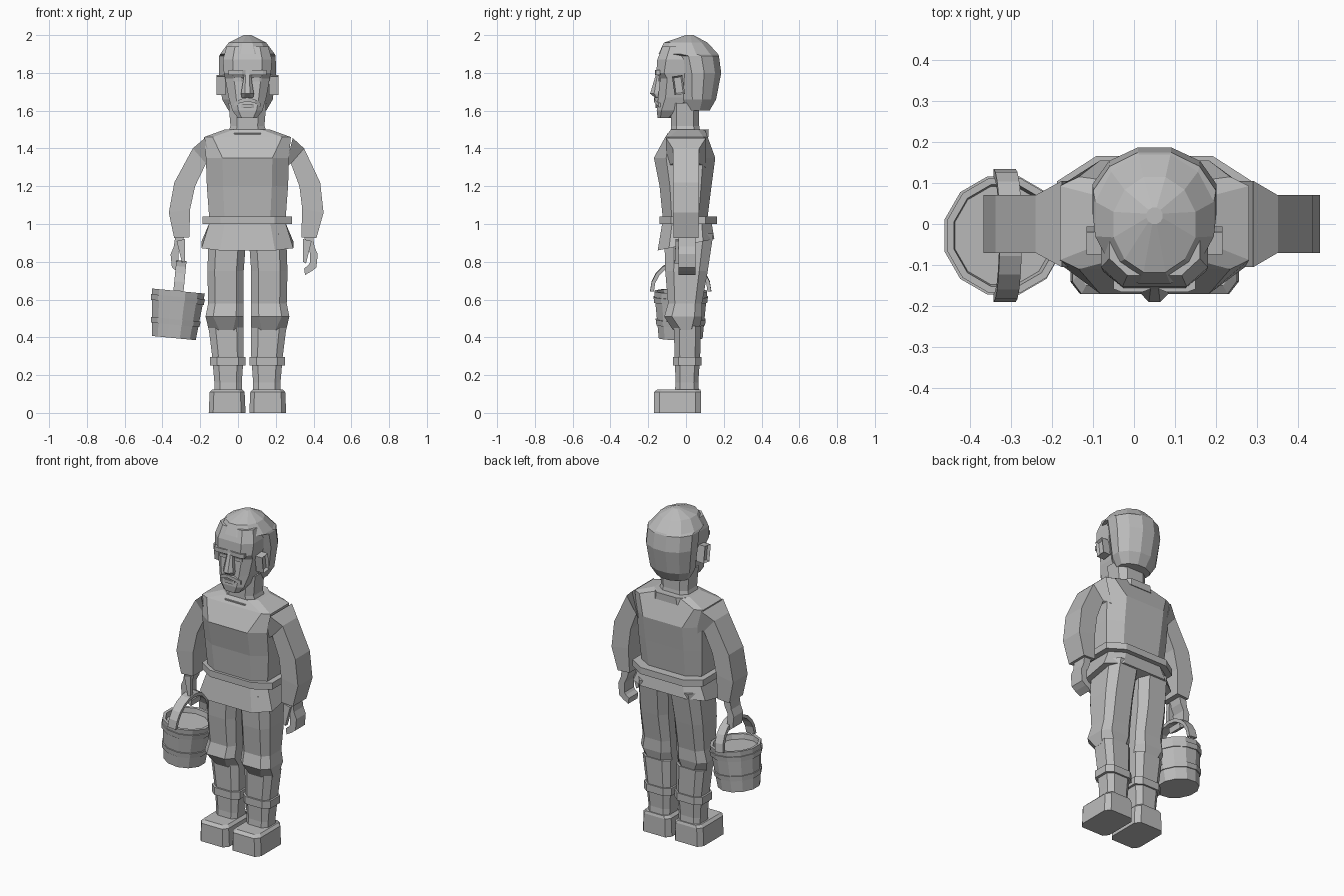
import bpy, bmesh, math
from mathutils import Vector, Matrix

if "Cube" in bpy.data.objects:
    bpy.data.objects.remove(bpy.data.objects["Cube"])

CENTRE = .05  # x of the body's middle line

clay = bpy.data.materials.new("light_grey")
clay.use_nodes = True
grey = (.5, .5, .5, 1)
clay.diffuse_color = grey
clay.node_tree.nodes["Principled BSDF"].inputs["Base Color"].default_value = grey


def finish(name, bm):
    bmesh.ops.recalc_face_normals(bm, faces=bm.faces)
    mesh = bpy.data.meshes.new(name)
    bm.to_mesh(mesh)
    bm.free()
    mesh.materials.append(clay)
    part = bpy.data.objects.new(name, mesh)
    bpy.context.collection.objects.link(part)


def loft(name, *rings, matrix=Matrix()):
    """Skin a stack of equal point rings and cap both ends."""
    bm = bmesh.new()
    rows = [[bm.verts.new(matrix @ point) for point in ring] for ring in rings]
    for lower, upper in zip(rows, rows[1:]):
        for i in range(len(lower)):
            bm.faces.new((lower[i - 1], lower[i], upper[i], upper[i - 1]))
    bm.faces.new(rows[0])
    bm.faces.new(rows[-1])
    finish(name, bm)


def chamfered(z, left, right, front, back, chamfer=.2, tilt=0):
    """Rectangle with cut corners; tilt raises it towards the back."""
    dx, dy = (right - left) * chamfer, (back - front) * chamfer
    outline = [(left + dx, front), (right - dx, front), (right, front + dy), (right, back - dy),
               (right - dx, back), (left + dx, back), (left, back - dy), (left, front + dy)]
    return [Vector((x, y, z + tilt * (y - front))) for x, y in outline]


def body(z, half_width, front, back, **shape):
    return chamfered(z, CENTRE - half_width, CENTRE + half_width, front, back, **shape)


def circle(radius, z, sides=12):
    angles = [math.tau * (i + .5) / sides for i in range(sides)]
    return [Vector((radius * math.cos(a), radius * math.sin(a), z)) for a in angles]


def oval(z, half_width, front, back):
    middle = Vector((CENTRE, (front + back) / 2, z))
    scale = Matrix.Diagonal((half_width, (back - front) / 2, 1))
    return [middle + scale @ point for point in circle(radius=1.03, z=0)]


def rectangle(left, right, front, back, left_z, right_z):
    """Limb section whose two side edges may sit at different heights."""
    return [Vector((left, front, left_z)), Vector((right, front, right_z)),
            Vector((right, back, right_z)), Vector((left, back, left_z))]


# Tunic, belt and skirt
loft("tunic",
     body(z=1, half_width=.2, front=-.12, back=.11),
     body(z=1.2, half_width=.215, front=-.14, back=.135),
     body(z=1.35, half_width=.22, front=-.17, back=.155),
     body(z=1.46, half_width=.23, front=-.11, back=.115, chamfer=.1),
     body(z=1.5, half_width=.12, front=-.08, back=.1))
loft("belt", *[body(z=z, half_width=.237, front=-.14, back=.165) for z in (1, 1.04)])
loft("skirt",
     body(z=.86, half_width=.243, front=-.15, back=.15, tilt=.2),
     body(z=1.01, half_width=.2, front=-.125, back=.135))

# Neck and collar
loft("collar",
     body(z=1.46, half_width=.12, front=-.1, back=.12),
     body(z=1.48, half_width=.11, front=-.1, back=.12, tilt=.1))
loft("neck",
     body(z=1.46, half_width=.11, front=-.08, back=.08),
     body(z=1.52, half_width=.09, front=-.08, back=.07),
     body(z=1.64, half_width=.1, front=-.08, back=.07))

# Head with a sunken eye line
loft("face",
     body(z=1.56, half_width=.05, front=-.15, back=-.08),
     body(z=1.6, half_width=.08, front=-.155, back=-.03),
     body(z=1.67, half_width=.1, front=-.148, back=.05),
     body(z=1.77, half_width=.118, front=-.137, back=.05),
     body(z=1.8, half_width=.125, front=-.157, back=.05),
     body(z=1.87, half_width=.13, front=-.152, back=.08),
     body(z=1.94, half_width=.11, front=-.125, back=.08))
loft("hair",
     oval(z=1.6, half_width=.1, front=-.02, back=.125),
     oval(z=1.66, half_width=.135, front=-.04, back=.16),
     oval(z=1.8, half_width=.152, front=-.06, back=.187),
     oval(z=1.89, half_width=.15, front=-.08, back=.175),
     oval(z=1.9, half_width=.145, front=-.146, back=.17),
     oval(z=1.96, half_width=.1, front=-.118, back=.115),
     oval(z=2, half_width=.02, front=0, back=.04))
loft("nose",
     body(z=1.67, half_width=.03, front=-.165, back=-.12),
     body(z=1.69, half_width=.034, front=-.19, back=-.12, chamfer=.3),
     body(z=1.8, half_width=.016, front=-.157, back=-.12))
loft("lower_lip", *[body(z=z, half_width=.035, front=-.162, back=-.13) for z in (1.615, 1.635)])


def ear(name, side):
    """Tilted block with a hollow in its outer face."""
    bm = bmesh.new()
    place = Matrix.Translation((CENTRE + side * .14, -.04, 1.735))
    size = Matrix.Diagonal((.05, .055, .1, 1))
    bmesh.ops.create_cube(bm, matrix=place @ Matrix.Rotation(math.radians(8), 4, "X") @ size)
    bm.normal_update()
    outer = max(bm.faces, key=lambda face: side * face.normal.x)
    bmesh.ops.inset_region(bm, faces=[outer], thickness=.012)
    bmesh.ops.translate(bm, verts=outer.verts, vec=(-side * .015, 0, 0))
    finish(name, bm)


# Paired parts
for label, side in (("right_", -1), ("left_", 1)):
    def paired(z, outer, front, back, inner=.02, **shape):
        left, right = sorted((CENTRE + side * inner, CENTRE + side * outer))
        return chamfered(z, left, right, front, back, **shape)

    def limb(outer, inner, outer_z, inner_z, front, back, swing):
        return rectangle(CENTRE + side * (outer + swing), CENTRE + side * (inner + swing),
                         front, back, outer_z, inner_z)

    loft(label + "brow", *[paired(z, inner=.01, outer=.1, front=-.165, back=-.13)
                           for z in (1.79, 1.815)])
    loft(label + "eye", *[paired(z, inner=.025, outer=.075, front=-.146, back=-.12)
                          for z in (1.755, 1.775)])
    loft(label + "moustache", *[
        [Vector((CENTRE + side * x, y, z)) for y, z in
         ((-.13, low), (front, low), (front, low + .02), (-.13, low + .02))]
        for x, front, low in ((0, -.17, 1.65), (.04, -.165, 1.64), (.07, -.145, 1.62))])
    ear(label + "ear", side)

    # Breeches, stocking, cuff and boot
    loft(label + "breeches",
         paired(z=.44, outer=.205, front=-.07, back=.07, chamfer=.3),
         paired(z=.51, outer=.222, front=-.115, back=.085),
         paired(z=.58, outer=.208, front=-.095, back=.085),
         paired(z=.75, outer=.212, front=-.11, back=.115),
         paired(z=.95, outer=.205, front=-.115, back=.145, inner=.005))
    loft(label + "stocking",
         paired(z=.1, inner=.03, outer=.175, front=-.06, back=.07),
         paired(z=.16, inner=.03, outer=.175, front=-.055, back=.065),
         paired(z=.3, outer=.187, front=-.06, back=.075),
         paired(z=.46, outer=.207, front=-.065, back=.08))
    loft(label + "cuff", *[paired(z, inner=.01, outer=.198, front=-.07, back=.082)
                           for z in (.25, .295)])
    loft(label + "boot",
         paired(z=0, inner=.01, outer=.205, front=-.17, back=.08, chamfer=.12),
         paired(z=.11, inner=.015, outer=.2, front=-.17, back=.08, chamfer=.12),
         paired(z=.125, inner=.03, outer=.185, front=-.15, back=.075, chamfer=.12))

    # Sleeve; the right arm hangs further out at the wrist
    def sleeve(outer, inner, outer_z, inner_z, depth=.07):
        swing = 0 if side > 0 else .07 * (1.25 - outer_z)
        return limb(outer, inner, outer_z, inner_z, -depth, depth, swing)

    loft(label + "sleeve",
         sleeve(outer=.24, inner=.2, outer_z=1.455, inner_z=1.3, depth=.105),
         sleeve(outer=.3, inner=.23, outer_z=1.4, inner_z=1.32),
         sleeve(outer=.385, inner=.275, outer_z=1.22, inner_z=1.2),
         sleeve(outer=.403, inner=.29, outer_z=1.06, inner_z=1.08),
         sleeve(outer=.365, inner=.285, outer_z=.925, inner_z=.93, depth=.065))

    # Hand with curled fingers
    def hand(outer, inner, z, slope=.01, front=-.04, back=.05):
        swing = 0 if side > 0 else .035
        return limb(outer, inner, z, z + slope, front, back, swing)

    loft(label + "palm",
         hand(outer=.345, inner=.295, z=.95),
         hand(outer=.355, inner=.31, z=.88),
         hand(outer=.372, inner=.33, z=.84),
         hand(outer=.365, inner=.33, z=.77, slope=.02))
    loft(label + "fingers",
         hand(outer=.365, inner=.335, z=.77, slope=.03),
         hand(outer=.34, inner=.32, z=.75, slope=.03),
         hand(outer=.305, inner=.3, z=.73, slope=.035))
    loft(label + "thumb",
         hand(outer=.34, inner=.295, z=.91, front=-.055, back=-.03),
         hand(outer=.31, inner=.295, z=.79, front=-.06, back=-.035))

# Bucket, leaning a little, with hoops and a bent handle
lean = Matrix.Translation((-.315, -.028, .645)) @ Matrix.Rotation(math.radians(5.5), 4, "Y")
loft("bucket",
     circle(radius=.12, z=-.25), circle(radius=.145, z=0),
     circle(radius=.128, z=0), circle(radius=.122, z=-.035), matrix=lean)
for name, z, radius in (("upper_hoop", -.06, .145), ("lower_hoop", -.18, .133)):
    loft(name, circle(radius, z), circle(radius + .004, z + .03), matrix=lean)


def bow(angle, half_width=.027, thickness=.02, radius=.142):
    points = []
    for x, reach in ((-half_width, radius), (half_width, radius),
                     (half_width, radius + thickness), (-half_width, radius + thickness)):
        points.append(Vector((x, reach * math.cos(angle), reach * math.sin(angle))))
    return points


steps = 10
loft("bucket_handle", *[bow(math.pi * i / steps) for i in range(steps + 1)], matrix=lean)
